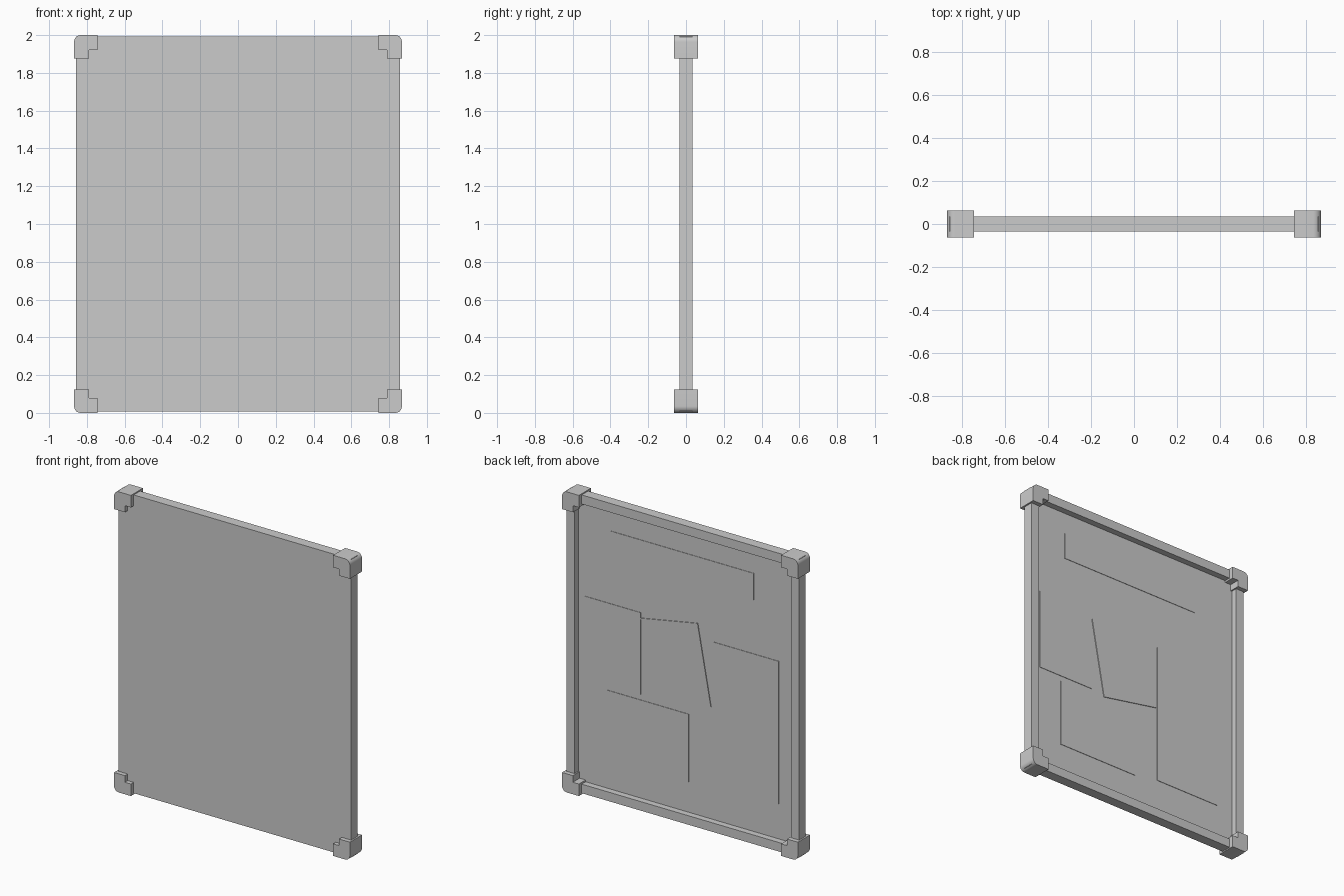
import bpy, bmesh, math
from mathutils import Matrix, Vector

if "Cube" in bpy.data.objects:
    bpy.data.objects.remove(bpy.data.objects["Cube"])


def link(name, bm, loc=(0, 0, 0)):
    bmesh.ops.recalc_face_normals(bm, faces=bm.faces)
    me = bpy.data.meshes.new(name)
    bm.to_mesh(me)
    bm.free()
    ob = bpy.data.objects.new(name, me)
    ob.location = loc
    bpy.context.collection.objects.link(ob)
    return ob


def prism(name, pts, y0, y1, loc=(0, 0, 0)):
    """Extrude an x-z outline from y0 to y1."""
    bm = bmesh.new()
    f = bm.faces.new([bm.verts.new((x, y0, z)) for x, z in pts])
    ext = bmesh.ops.extrude_face_region(bm, geom=[f])
    vs = [v for v in ext["geom"] if isinstance(v, bmesh.types.BMVert)]
    bmesh.ops.translate(bm, verts=vs, vec=(0, y1 - y0, 0))
    return link(name, bm, loc)


def rect(w, h):
    return [(-w / 2, -h / 2), (w / 2, -h / 2), (w / 2, h / 2), (-w / 2, h / 2)]


HX, HZ, T = 0.857, 0.992, 0.034   # frame half width, half height, half depth
BAR, BACK = 0.06, -0.008          # bar width, y of the recessed back surface

# Board and frame in one piece: inset the back face and sink it
bm = bmesh.new()
bmesh.ops.create_cube(bm, size=1, matrix=Matrix.Diagonal((2 * HX, 2 * T, 2 * HZ, 1)))
bm.normal_update()
back = max(bm.faces, key=lambda f: f.normal.y)
bmesh.ops.inset_region(bm, faces=[back], thickness=BAR, use_even_offset=True)
ext = bmesh.ops.extrude_face_region(bm, geom=[back])
bmesh.ops.delete(bm, geom=[back], context='FACES_ONLY')
vs = [v for v in ext["geom"] if isinstance(v, bmesh.types.BMVert)]
bmesh.ops.translate(bm, verts=vs, vec=(0, BACK - T, 0))
link("framed_board", bm, (0, 0, 1))

# L-shaped corner protectors with a rounded outer edge, mirrored to all four corners
X, Z, L, A, R = 0.868, 1.0, 0.124, 0.08, 0.036
arc = [(X - R + R * math.cos(t), Z - R + R * math.sin(t))
       for t in (math.pi / 2 * i / 8 for i in range(9))]
outline = [(X - L, Z - A), (X - A, Z - A), (X - A, Z - L), (X, Z - L)] + arc + [(X - L, Z)]
corners = prism("corner_protectors", outline, -0.0635, 0.0635, (0, 0, 1))
mirror = corners.modifiers.new("mirror", 'MIRROR')
mirror.use_axis = (True, False, True)
bpy.context.view_layer.objects.active = corners
corners.select_set(True)
bpy.ops.object.shade_smooth_by_angle(angle=math.radians(30))

# Paper sheets on the back: name, centre x, centre z, width, height, tilt, thickness
sheets = [
    ("banner_sheet", 0.03, 1.698, 1.05, 0.176, 0, 0.003),
    ("side_sheet", 0.547, 1.03, 0.42, 0.544, 0, 0.003),
    ("lower_sheet", 0.286, 0.495, 0.603, 0.452, 0, 0.003),
    ("tall_sheet", -0.436, 0.775, 0.485, 0.95, 0, 0.003),
    ("tilted_sheet", 0.078, 1.04, 0.426, 0.54, 10.5, 0.005),
]
for name, x, z, w, h, tilt, thick in sheets:
    ob = prism(name, rect(w, h), BACK - 0.002, BACK + thick, (x, 0, z))
    ob.rotation_euler.y = math.radians(tilt)
